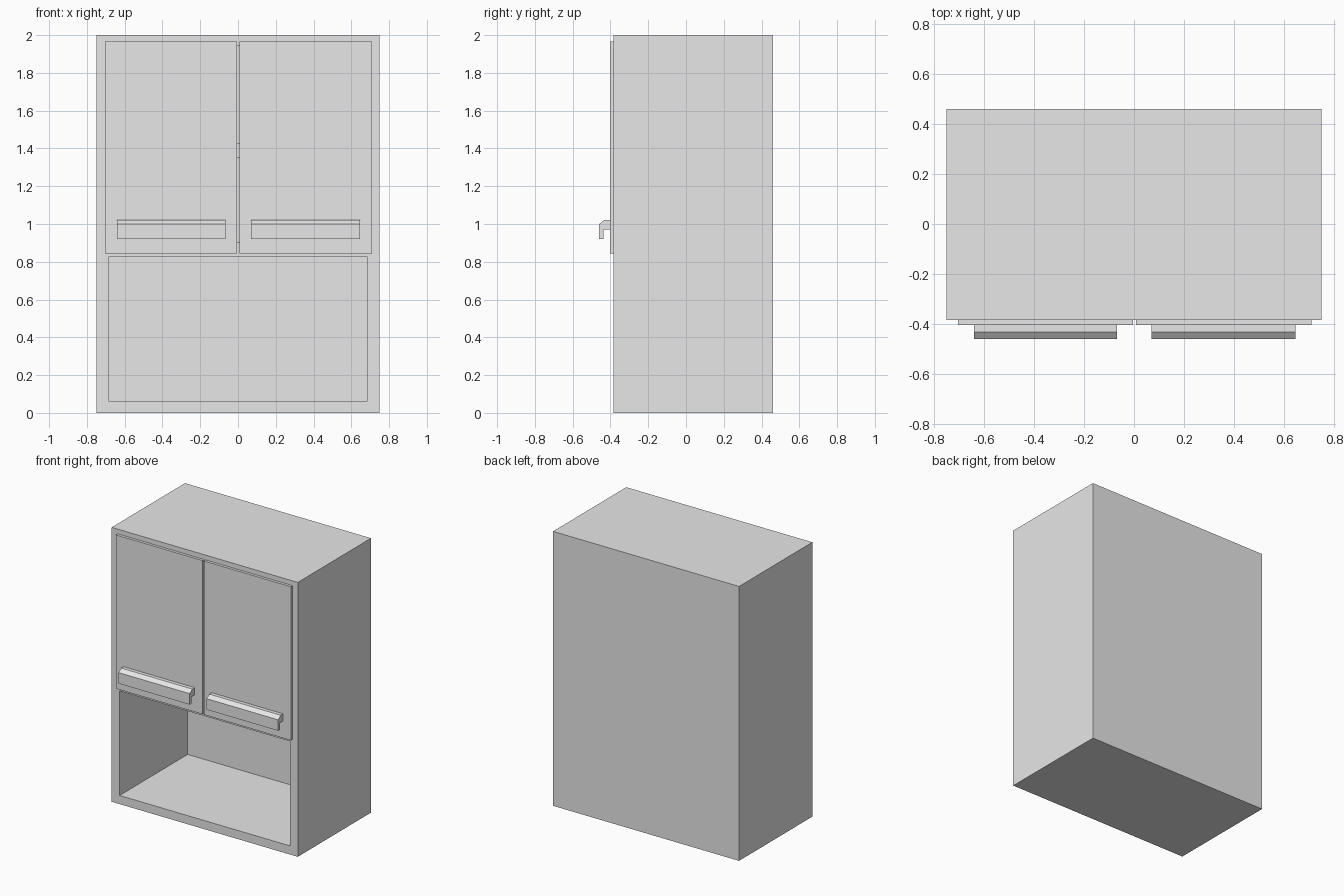
import bpy
import bmesh

if "Cube" in bpy.data.objects:
    bpy.data.objects.remove(bpy.data.objects["Cube"], do_unlink=True)

GREY = (0.8, 0.8, 0.8, 1.0)
grey = bpy.data.materials.new("light grey")
grey.use_nodes = True
grey.diffuse_color = GREY
grey.node_tree.nodes["Principled BSDF"].inputs["Base Color"].default_value = GREY


def prism(name, profile, x0, x1):
    """Extrude a (y, z) profile along x."""
    bm = bmesh.new()
    face = bm.faces.new([bm.verts.new((x0, y, z)) for y, z in profile])
    out = bmesh.ops.extrude_face_region(bm, geom=[face])
    moved = [v for v in out["geom"] if isinstance(v, bmesh.types.BMVert)]
    bmesh.ops.translate(bm, verts=moved, vec=(x1 - x0, 0, 0))
    bmesh.ops.recalc_face_normals(bm, faces=bm.faces)
    mesh = bpy.data.meshes.new(name)
    bm.to_mesh(mesh)
    bm.free()
    mesh.materials.append(grey)
    obj = bpy.data.objects.new(name, mesh)
    bpy.context.collection.objects.link(obj)
    return obj


def box(name, x0, x1, y0, y1, z0, z1):
    return prism(name, [(y0, z0), (y1, z0), (y1, z1), (y0, z1)], x0, x1)


FRONT, BACK = -0.383, 0.46

# Carcass with an open niche below and two shelved compartments above
carcass = box("carcass", -0.75, 0.75, FRONT, BACK, 0, 2)
for z0, z1 in [(0.063, 0.825), (0.905, 1.35), (1.43, 1.945)]:
    cutter = box("cavity_cutter", -0.686, 0.686, FRONT - 0.1, 0.40, z0, z1)
    cutter.hide_render = True
    cut = carcass.modifiers.new("cavity", "BOOLEAN")
    cut.operation = "DIFFERENCE"
    cut.solver = "EXACT"
    cut.object = cutter
    bpy.context.view_layer.objects.active = carcass
    bpy.ops.object.modifier_apply(modifier=cut.name)
    bpy.data.objects.remove(cutter, do_unlink=True)

# Doors, each with a hooked pull handle
DOOR = -0.403
handle_profile = [(DOOR, 1.022), (-0.431, 1.022), (-0.46, 1.0), (-0.46, 0.92),
                  (-0.437, 0.92), (-0.437, 0.97), (DOOR, 0.97)]
for side, x0, x1 in [("right", -0.703, -0.004), ("left", 0.007, 0.709)]:
    box(side + "_door", x0, x1, DOOR, FRONT, 0.845, 1.965)
    prism(side + "_handle", handle_profile, x0 + 0.063, x1 - 0.063)
